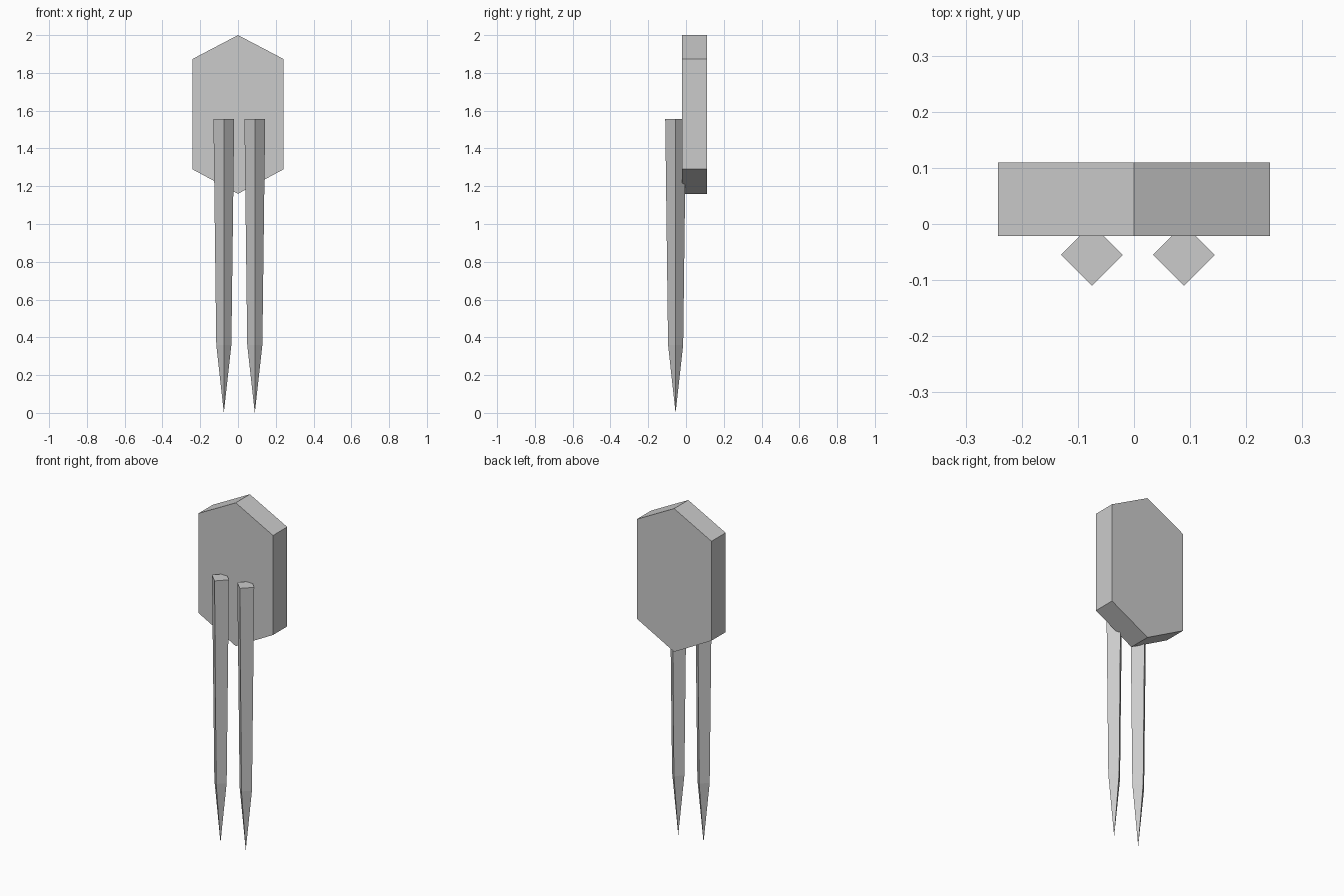
import bpy, bmesh
from math import cos, sin, pi

cube = bpy.data.objects.get("Cube")
if cube:
    bpy.data.objects.remove(cube, do_unlink=True)

grey = bpy.data.materials.new("plain grey")
grey.use_nodes = True
colour = (0.6, 0.6, 0.6, 1)
grey.diffuse_color = colour
grey.node_tree.nodes["Principled BSDF"].inputs["Base Color"].default_value = colour


def add_loft(name, rings):
    """Join matching rings of points with quads and cap both ends."""
    bm = bmesh.new()
    loops = [[bm.verts.new(p) for p in ring] for ring in rings]
    count = len(loops[0])
    for a, b in zip(loops, loops[1:]):
        for i in range(count):
            j = (i + 1) % count
            bm.faces.new((a[i], a[j], b[j], b[i]))
    bm.faces.new(loops[0])
    bm.faces.new(loops[-1])
    # Collapse the point of a stake into a single vertex
    bmesh.ops.remove_doubles(bm, verts=bm.verts[:], dist=0.0005)
    bmesh.ops.recalc_face_normals(bm, faces=bm.faces[:])
    mesh = bpy.data.meshes.new(name)
    bm.to_mesh(mesh)
    bm.free()
    mesh.materials.append(grey)
    bpy.context.collection.objects.link(bpy.data.objects.new(name, mesh))


# Tall hexagonal sign board
outline = [(0, 2.0), (-0.242, 1.873), (-0.242, 1.29),
           (0, 1.16), (0.242, 1.29), (0.242, 1.873)]
add_loft("sign_board", [[(x, y, z) for x, z in outline] for y in (-0.021, 0.11)])


# Square stakes set corner forward, tapering to a point
def diamond(cx, radius, z):
    return [(cx + radius * cos(k * pi / 2), -0.055 + radius * sin(k * pi / 2), z)
            for k in range(4)]


for name, cx in (("right_stake", -0.075), ("left_stake", 0.089)):
    add_loft(name, [diamond(cx, r, z)
                    for r, z in ((0.055, 1.556), (0.04, 0.36), (0.0002, 0))])
